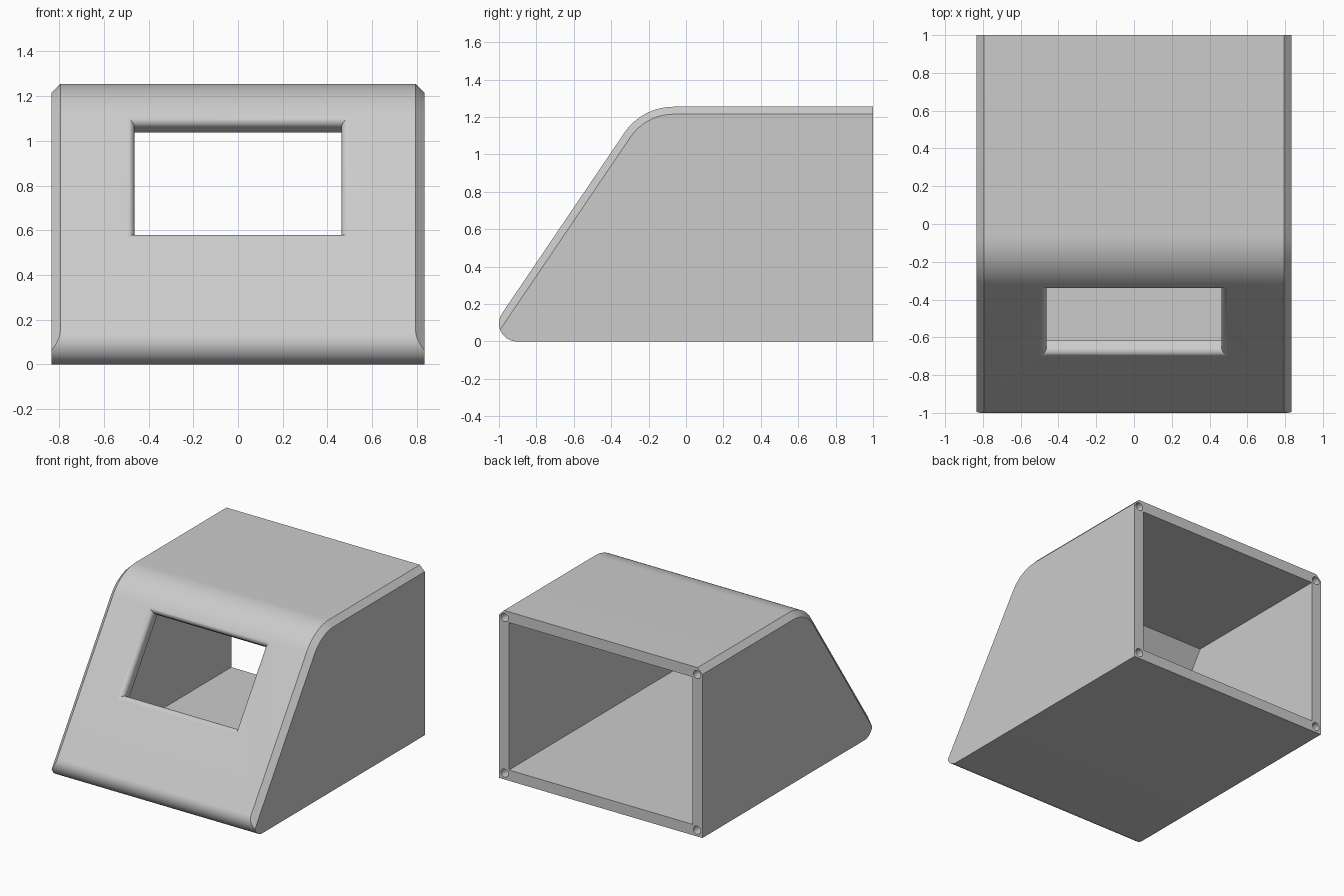
import bpy, bmesh
from math import sin, cos, tan, acos, atan2, pi
from mathutils import Vector

if "Cube" in bpy.data.objects:
    bpy.data.objects.remove(bpy.data.objects["Cube"], do_unlink=True)

HALF, HEIGHT, BACK, TOE = 0.835, 1.255, 1.0, -1.085
WALL, CHAMFER = 0.08, 0.04
TOE_R, TOP_R = 0.096, 0.32
SLOPE = atan2(0.96, 0.65)

grey = bpy.data.materials.new("light grey")
grey.use_nodes = True
grey.diffuse_color = (0.6, 0.6, 0.6, 1)
grey.node_tree.nodes["Principled BSDF"].inputs["Base Color"].default_value = (0.6, 0.6, 0.6, 1)


def loft(name, loops):
    """Bridge equal loops of points and cap both ends."""
    bm = bmesh.new()
    rings = [[bm.verts.new(p) for p in loop] for loop in loops]
    n = len(rings[0])
    for a, b in zip(rings, rings[1:]):
        for i in range(n):
            j = (i + 1) % n
            bm.faces.new((a[i], a[j], b[j], b[i]))
    bm.faces.new(rings[0])
    bm.faces.new(rings[-1])
    bmesh.ops.remove_doubles(bm, verts=bm.verts, dist=1e-5)
    bmesh.ops.recalc_face_normals(bm, faces=bm.faces)
    mesh = bpy.data.meshes.new(name)
    bm.to_mesh(mesh)
    bm.free()
    mesh.materials.append(grey)
    obj = bpy.data.objects.new(name, mesh)
    bpy.context.collection.objects.link(obj)
    return obj


def arc(center, r, start, end, steps):
    return [(center[0] + r * cos(a), center[1] + r * sin(a))
            for a in (start + (end - start) * i / steps for i in range(steps + 1))]


def slope_y(z, inset=0):
    return TOE + z / tan(SLOPE) + inset / sin(SLOPE)


# Outer shell: chamfered along the slope and top, fading out on the rounded toe
normal_angle = SLOPE + pi / 2
toe_c = (TOE + TOE_R / tan(SLOPE / 2), TOE_R)
top_c = (slope_y(HEIGHT) + TOP_R * tan(SLOPE / 2), HEIGHT - TOP_R)
fade = normal_angle + acos(1 - CHAMFER / TOE_R)
plain = [(BACK, 0)] + arc(toe_c, TOE_R, 1.5 * pi, fade, 12)
fading = arc(toe_c, TOE_R, fade, normal_angle, 8)[1:]
upper = arc(top_c, TOP_R, normal_angle, pi / 2, 20) + [(BACK, HEIGHT)]
inner_upper = arc(top_c, TOP_R - CHAMFER, normal_angle, pi / 2, 20) + [(BACK, HEIGHT - CHAMFER)]

edge = [(HALF, y, z) for y, z in plain]
side = list(edge)
for y, z in fading:
    depth = (y - slope_y(z)) * sin(SLOPE)
    edge.append((HALF - CHAMFER + depth, y, z))
    side.append(edge[len(plain) - 1])
edge += [(HALF - CHAMFER, y, z) for y, z in upper]
side += [(HALF, y, z) for y, z in inner_upper]


def mirrored(loop):
    return [(-x, y, z) for x, y, z in loop]


housing = loft("housing", [side, edge, mirrored(edge), mirrored(side)])

# Cavity, open at the back
roof = HEIGHT - WALL
cavity = [(1.2, WALL), (slope_y(WALL, WALL), WALL), (slope_y(roof, WALL), roof), (1.2, roof)]
cutters = [loft("cavity_cutter", [[(x, y, z) for y, z in cavity]
                                  for x in (WALL - HALF, HALF - WALL)])]

# Window cut square to the slope, with a rounded outer rim
mid_z, half_w, half_h, rim = 0.838, 0.463, 0.295, 0.036
mid = Vector((0, slope_y(mid_z), mid_z))
up = Vector((0, cos(SLOPE), sin(SLOPE)))
inward = Vector((0, sin(SLOPE), -cos(SLOPE)))
right = Vector((1, 0, 0))
steps = [(-0.1, rim)]
steps += [(rim * (1 - cos(a)), rim * (1 - sin(a))) for a in (pi / 2 * i / 8 for i in range(9))]
steps.append((0.2, 0))
cutters.append(loft("window_cutter", [
    [mid + inward * d + right * sx * (half_w + grow) + up * sz * (half_h + grow)
     for sx, sz in ((-1, -1), (1, -1), (1, 1), (-1, 1))] for d, grow in steps]))

# Screw holes in the four corners of the rear frame
for x in (0.044 - HALF, HALF - 0.044):
    for z in (0.047, HEIGHT - 0.052):
        circle = arc((x, z), 0.03, 0, 2 * pi, 24)[:-1]
        cutters.append(loft("screw_hole_cutter", [[(px, y, pz) for px, pz in circle]
                                                  for y in (BACK - 0.2, BACK + 0.1)]))

bpy.context.view_layer.objects.active = housing
for cutter in cutters:
    cutter.hide_render = True
    mod = housing.modifiers.new("cut", "BOOLEAN")
    mod.operation, mod.solver, mod.object = "DIFFERENCE", "EXACT", cutter
    bpy.ops.object.modifier_apply(modifier=mod.name)
    bpy.data.objects.remove(cutter, do_unlink=True)

bpy.ops.object.select_all(action="DESELECT")
housing.select_set(True)
bpy.ops.object.shade_smooth_by_angle(angle=pi / 6)
